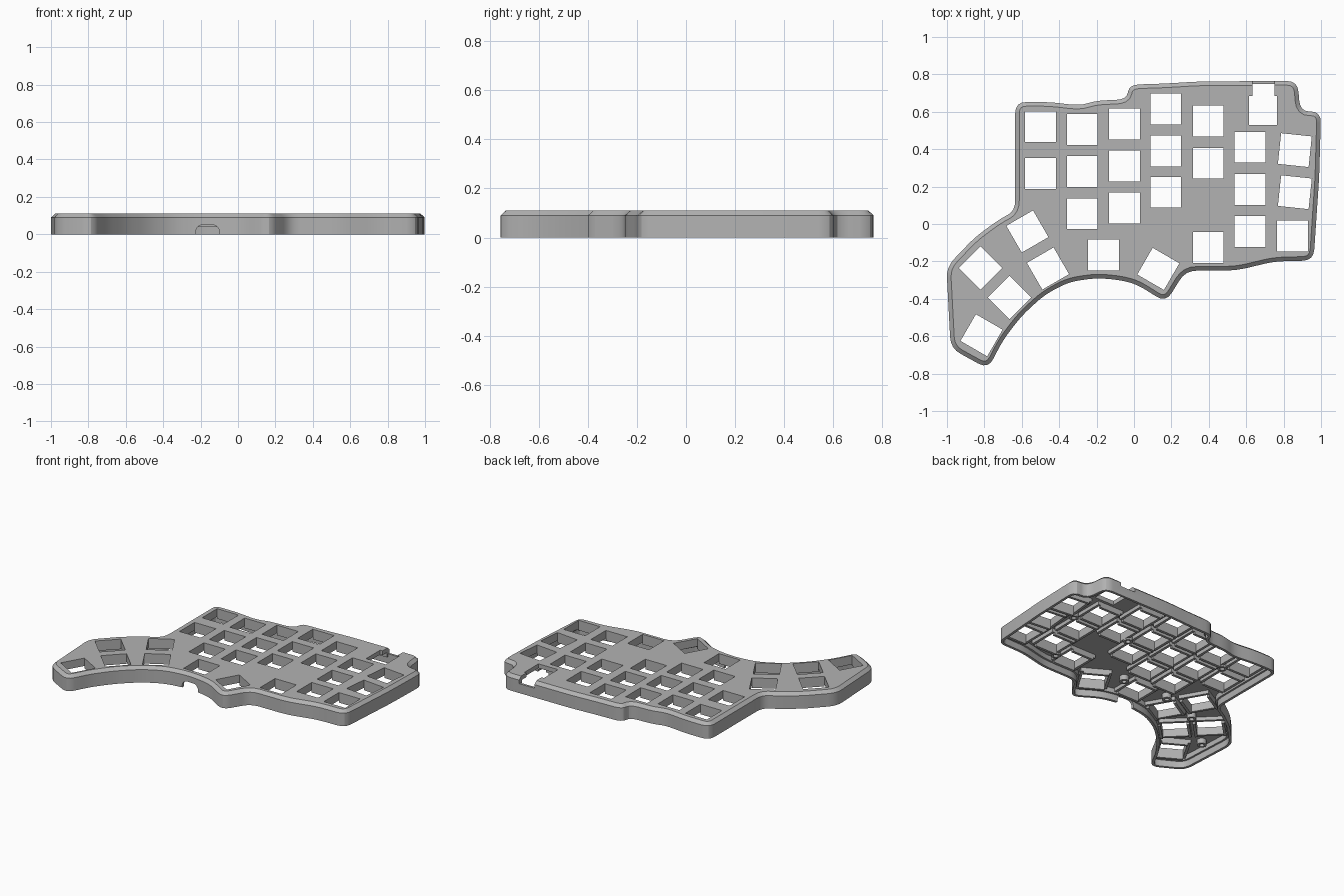
import bpy
import bmesh
from math import radians, cos, sin, tau
from mathutils import Vector, Matrix

cube = bpy.data.objects.get("Cube")
if cube:
    bpy.data.objects.remove(cube, do_unlink=True)

HEIGHT, PLATE_Z, HOLE, COLLAR = 0.11, 0.08, 0.165, 0.018

grey = bpy.data.materials.new("case grey")
grey.use_nodes = True
grey.diffuse_color = (0.45, 0.45, 0.45, 1)
grey.node_tree.nodes["Principled BSDF"].inputs["Base Color"].default_value = (0.45, 0.45, 0.45, 1)

# Case outline, clockwise from the back corner
CORNERS = [
    (-.635, .652), (-.45, .652), (-.29, .633), (-.2, .66), (-.04, .665), (-.025, .745),
    (.15, .75), (.35, .762), (.875, .765), (.888, .602), (1, .6), (.99, .25), (.96, -.195),
    (.75, -.2), (.55, -.248), (.275, -.25), (.17, -.42), (.02, -.325), (-.07, -.3),
    (-.2, -.288), (-.35, -.31), (-.48, -.38), (-.6, -.49), (-.7, -.62), (-.78, -.775),
    (-.98, -.665), (-1.003, -.23), (-.85, -.07), (-.72, .025), (-.635, .07)]

# Key columns: x, then the y of each key
COLUMNS = [
    (-.5, (.52, .27)), (-.277, (.505, .28, .055)), (-.05, (.535, .31, .085)),
    (.17, (.615, .39, .17)), (.397, (.55, .325, -.125)), (.62, (.41, .185, -.04))]
KEYS = [(x, y, 0) for x, ys in COLUMNS for y in ys]
# Turned keys at the outer edge and the thumb cluster
KEYS += [(.86, .395, -6), (.86, .17, -6), (.847, -.065, 0), (-.57, -.04, 30),
         (-.82, -.235, 45), (-.46, -.238, 30), (-.665, -.393, 45),
         (-.815, -.595, -30), (-.163, -.165, 0), (.13, -.24, -30)]

BOSSES = [(.74, .29), (.285, .28), (-.02, -.12), (-.37, -.12),
          (-.65, -.21), (-.91, -.42), (-.39, .4), (.52, -.15)]


def rounded(corners, reach=0.06, steps=4):
    pts = [Vector(c) for c in corners]
    out = []
    for i, p in enumerate(pts):
        a, b = pts[i - 1] - p, pts[(i + 1) % len(pts)] - p
        a = p + a.normalized() * min(reach, a.length * .45)
        b = p + b.normalized() * min(reach, b.length * .45)
        for k in range(steps + 1):
            t = k / steps
            out.append(a * (1 - t) ** 2 + p * 2 * t * (1 - t) + b * t * t)
    return out


def inset(pts, d):
    out = []
    for i, p in enumerate(pts):
        a = (p - pts[i - 1]).normalized()
        b = (pts[(i + 1) % len(pts)] - p).normalized()
        n = Vector((a.y + b.y, -a.x - b.x)).normalized()
        out.append(p + n * d / max(.5, n.dot(Vector((a.y, -a.x)))))
    return out


def finish(name, bm):
    bmesh.ops.recalc_face_normals(bm, faces=bm.faces)
    mesh = bpy.data.meshes.new(name)
    bm.to_mesh(mesh)
    bm.free()
    mesh.materials.append(grey)
    ob = bpy.data.objects.new(name, mesh)
    bpy.context.collection.objects.link(ob)
    return ob


def loft(name, layers):
    """Closed solid through (points, z) layers."""
    bm = bmesh.new()
    rings = [[bm.verts.new((p.x, p.y, z)) for p in pts] for pts, z in layers]
    for low, high in zip(rings, rings[1:]):
        for i in range(len(low)):
            bm.faces.new((low[i - 1], low[i], high[i], high[i - 1]))
    bm.faces.new(rings[0])
    bm.faces.new(rings[-1])
    return finish(name, bm)


def add_box(bm, lo, hi, matrix=Matrix()):
    lo, hi = Vector(lo), Vector(hi)
    place = matrix @ Matrix.Translation((lo + hi) / 2) @ Matrix.Diagonal((*(hi - lo), 1))
    bmesh.ops.create_cube(bm, size=1, matrix=place)


def box(name, lo, hi):
    bm = bmesh.new()
    add_box(bm, lo, hi)
    return finish(name, bm)


def select(ob):
    bpy.ops.object.select_all(action='DESELECT')
    bpy.context.view_layer.objects.active = ob
    ob.select_set(True)


def cut(ob, cutter):
    cutter.hide_render = True
    mod = ob.modifiers.new("cut", 'BOOLEAN')
    mod.operation, mod.solver, mod.object = 'DIFFERENCE', 'EXACT', cutter
    select(ob)
    bpy.ops.object.modifier_apply(modifier=mod.name)
    bpy.data.objects.remove(cutter, do_unlink=True)


def key_matrix(x, y, turn):
    return Matrix.Translation((x, y, 0)) @ Matrix.Rotation(radians(turn), 4, 'Z')


# Case shell: chamfered top edge, hollow below with a stepped rim
outline = rounded(CORNERS)
case = loft("case_shell", [(outline, 0), (outline, .09), (inset(outline, .022), HEIGHT)])
rim, ledge = inset(outline, .018), inset(outline, .03)
cut(case, loft("cavity", [(rim, -.05), (rim, .045), (ledge, .046), (ledge, PLATE_Z)]))

# Key openings
h = HOLE / 2
bm = bmesh.new()
for key in KEYS:
    add_box(bm, (-h, -h, -.1), (h, h, .3), key_matrix(*key))
cut(case, finish("key_cutter", bm))

# Connector bay and its notch in the back wall
cut(case, box("bay_cutter", (.615, .53, -.1), (.765, .685, .3)))
cut(case, box("neck_cutter", (.633, .67, -.1), (.75, .748, .3)))
cut(case, box("notch_cutter", (.633, .72, .065), (.75, .9, .3)))

# Rounded cable slot in the front wall
slot = box("slot_cutter", (-.225, -.36, -.1), (-.1, -.255, .05))
bm = bmesh.new()
bm.from_mesh(slot.data)
edges = [e for e in bm.edges if all(v.co.z > 0 for v in e.verts)
         and abs(e.verts[0].co.x - e.verts[1].co.x) < .001]
bmesh.ops.bevel(bm, geom=edges, offset=.035, segments=5, profile=.5, affect='EDGES')
bm.to_mesh(slot.data)
bm.free()
cut(case, slot)

select(case)
bpy.ops.object.shade_smooth_by_angle(angle=radians(25))

# Collars that hang below each key opening, deeper on two sides
bm = bmesh.new()
w = h + COLLAR
for key in KEYS:
    m = key_matrix(*key)
    for s in (-1, 1):
        x0, x1 = sorted((s * h, s * w))
        add_box(bm, (x0, -w, .055), (x1, w, PLATE_Z), m)
        add_box(bm, (-h, x0, .04), (h, x1, PLATE_Z), m)
finish("key_collars", bm)

# Screw bosses under the plate
ring = [Vector((cos(tau * i / 20), sin(tau * i / 20))) for i in range(20)]
bm = bmesh.new()
for x, y in BOSSES:
    c = Vector((x, y))
    loops = [[bm.verts.new((*(c + p * r), z)) for p in ring]
             for r, z in ((.03, PLATE_Z), (.03, .045), (.015, .045), (.015, PLATE_Z))]
    for a, b in zip(loops, loops[1:]):
        for i in range(len(ring)):
            bm.faces.new((a[i - 1], a[i], b[i], b[i - 1]))
bosses = finish("screw_bosses", bm)
select(bosses)
bpy.ops.object.shade_smooth_by_angle(angle=radians(30))
